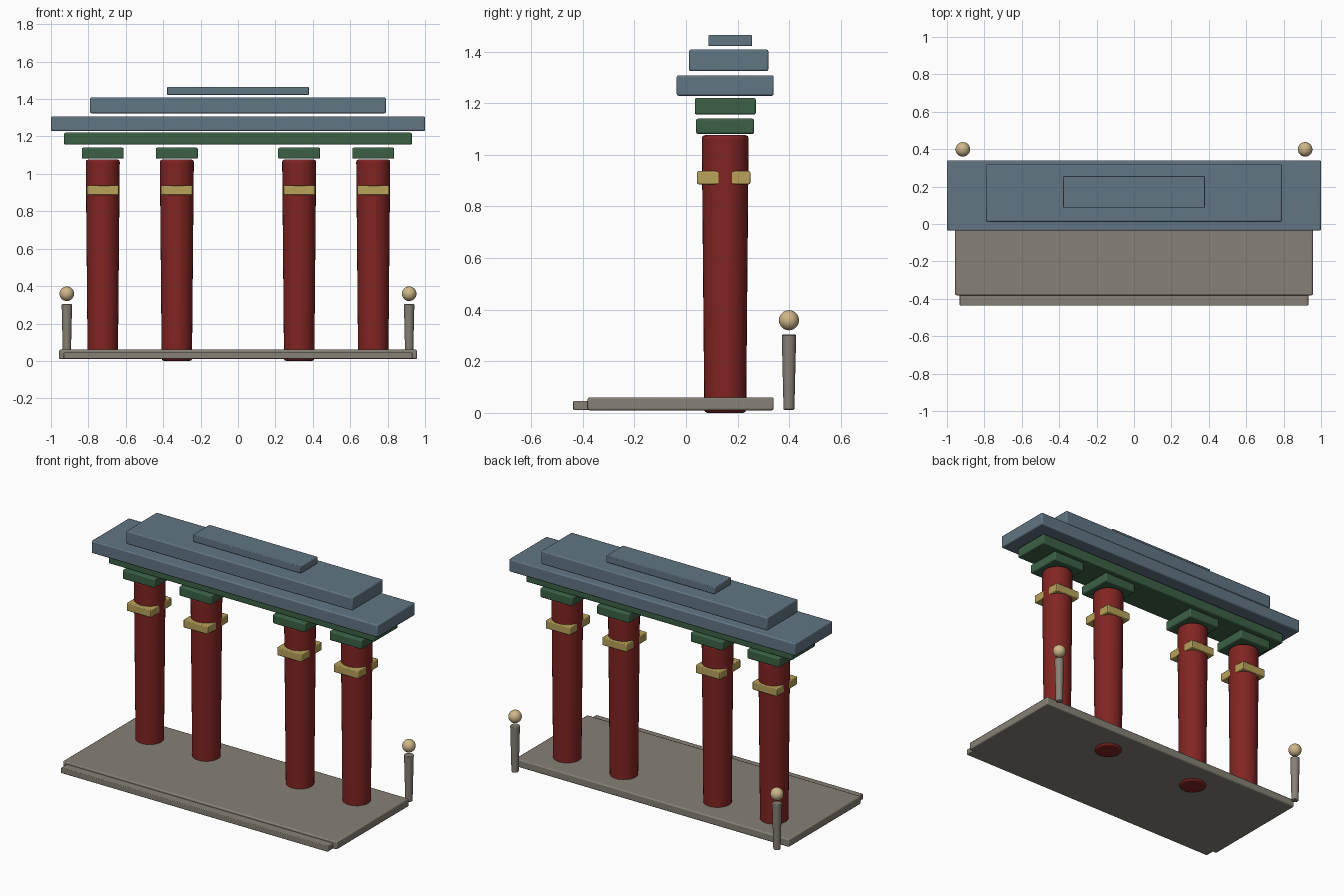
import bpy
from math import radians

if "Cube" in bpy.data.objects:
    bpy.data.objects.remove(bpy.data.objects["Cube"])

def material(name, rgb):
    m = bpy.data.materials.new(name)
    m.diffuse_color = (*rgb, 1)
    m.use_nodes = True
    m.node_tree.nodes["Principled BSDF"].inputs["Base Color"].default_value = m.diffuse_color
    return m

STONE = material("stone", (0.24, 0.22, 0.18))
RED = material("red_lacquer", (0.22, 0.018, 0.016))
GOLD = material("gold", (0.48, 0.36, 0.10))
GREEN = material("green_paint", (0.045, 0.12, 0.06))
SLATE = material("slate_tile", (0.12, 0.18, 0.23))
CREAM = material("cream", (0.62, 0.47, 0.25))

def finish(ob, name, mat, bevel=0):
    ob.name = name
    ob.data.materials.append(mat)
    if bevel:
        b = ob.modifiers.new("bevel", "BEVEL")
        b.width = bevel
        b.segments = 2
        b.limit_method = "ANGLE"
        b.angle_limit = radians(40)
    bpy.ops.object.shade_smooth_by_angle(angle=radians(35))
    return ob

def box(name, x0, x1, y0, y1, z0, z1, mat, bevel=0.007):
    bpy.ops.mesh.primitive_cube_add(size=1, location=((x0 + x1) / 2, (y0 + y1) / 2, (z0 + z1) / 2))
    ob = bpy.context.object
    ob.scale = (x1 - x0, y1 - y0, z1 - z0)
    bpy.ops.object.transform_apply(location=False, rotation=False, scale=True)
    return finish(ob, name, mat, bevel)

def tapered(name, x, y, z0, z1, r0, r1, mat, bevel, sides=32):
    bpy.ops.mesh.primitive_cone_add(vertices=sides, radius1=r0, radius2=r1, depth=z1 - z0,
                                    location=(x, y, (z0 + z1) / 2))
    return finish(bpy.context.object, name, mat, bevel)

# Stone platform and front step
box("platform", -0.957, 0.957, -0.381, 0.34, 0.01, 0.06, STONE)
box("front_step", -0.932, 0.932, -0.437, -0.29, 0.011, 0.046, STONE, 0.004)

# Columns with gold bands and green capitals
CY = 0.152
for x, z0 in ((-0.723, 0.012), (-0.327, 0.0), (0.327, 0.0), (0.723, 0.012)):
    tapered("column", x, CY, z0, 1.076, 0.081, 0.091, RED, 0.012)
    box("column_band", x - 0.085, x + 0.085, 0.043, 0.249, 0.886, 0.937, GOLD, 0.005)
    box("capital", x - 0.112, x + 0.112, 0.039, 0.264, 1.081, 1.14, GREEN)

# Lintel beam and stacked roof tiers
box("lintel", -0.93, 0.93, 0.034, 0.271, 1.156, 1.22, GREEN)
box("eave_tier", -1.0, 1.0, -0.036, 0.34, 1.229, 1.308, SLATE)
box("middle_tier", -0.791, 0.791, 0.012, 0.319, 1.324, 1.408, SLATE)
box("ridge_tier", -0.379, 0.379, 0.087, 0.256, 1.421, 1.464, SLATE, 0.004)

# Posts behind the platform, with round finials
for x in (-0.915, 0.915):
    tapered("post", x, 0.399, 0.012, 0.303, 0.021, 0.028, STONE, 0.004, 20)
    bpy.ops.mesh.primitive_uv_sphere_add(segments=24, ring_count=14, radius=0.039,
                                         location=(x, 0.399, 0.359))
    finish(bpy.context.object, "post_finial", CREAM)
